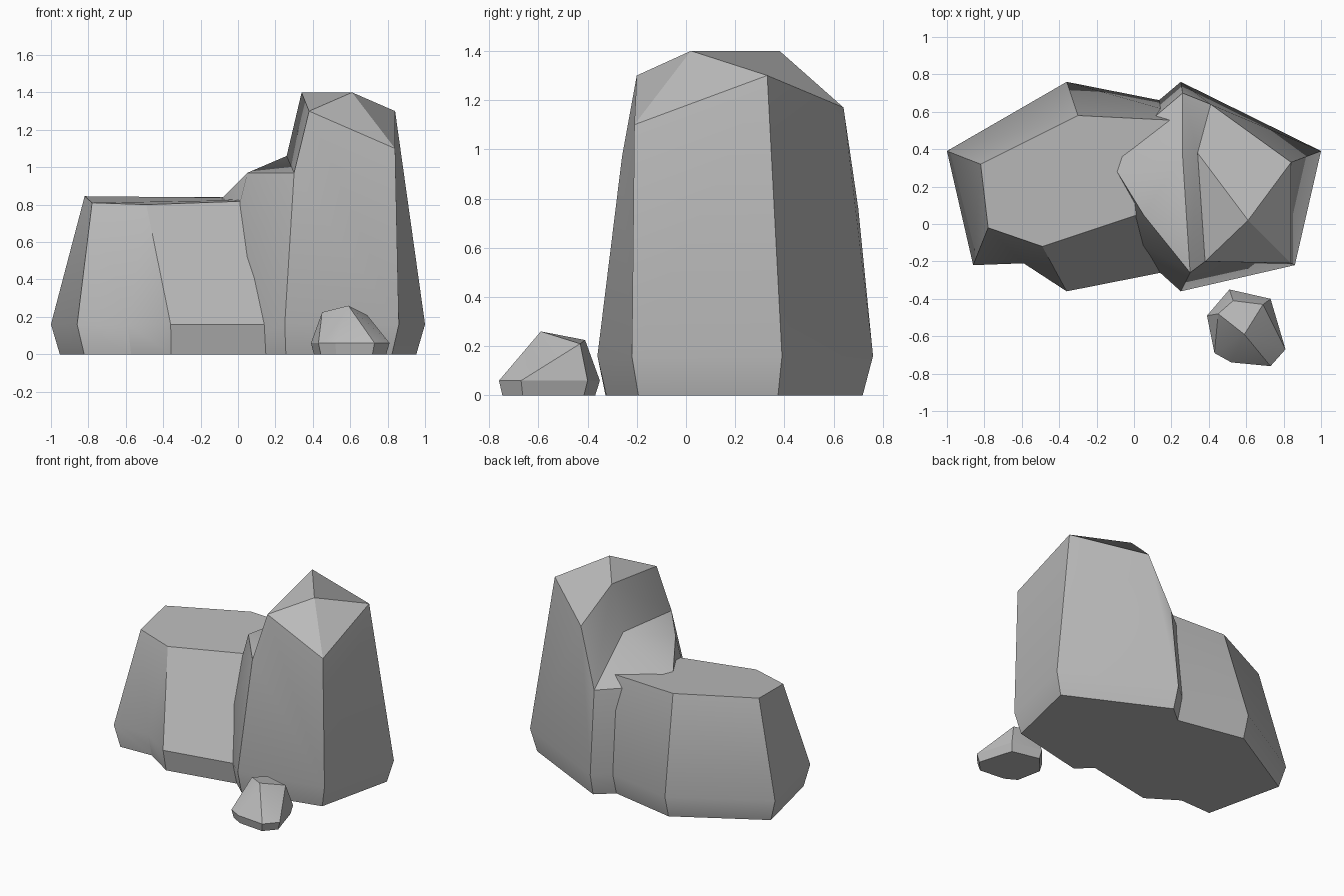
import bpy, bmesh, math
from mathutils import Vector

cube = bpy.data.objects.get("Cube")
if cube:
    bpy.data.objects.remove(cube, do_unlink=True)

# Single stone colour
stone = bpy.data.materials.new("stone_grey")
stone.use_nodes = True
grey = (0.5, 0.5, 0.5, 1)
stone.diffuse_color = grey
bsdf = stone.node_tree.nodes["Principled BSDF"]
bsdf.inputs["Base Color"].default_value = grey
bsdf.inputs["Roughness"].default_value = 0.9


def finish(name, bm, angle):
    """Turn a bmesh into a shaded stone object."""
    bmesh.ops.recalc_face_normals(bm, faces=bm.faces)
    mesh = bpy.data.meshes.new(name)
    bm.to_mesh(mesh)
    bm.free()
    mesh.materials.append(stone)
    obj = bpy.data.objects.new(name, mesh)
    bpy.context.collection.objects.link(obj)
    bpy.ops.object.select_all(action='DESELECT')
    obj.select_set(True)
    bpy.context.view_layer.objects.active = obj
    bpy.ops.object.shade_smooth_by_angle(angle=math.radians(angle))


def foot_ring(waist, shrink):
    """Waist outline pulled in and dropped to the ground."""
    mid = sum((Vector(p) for p in waist), Vector((0, 0))) / len(waist)
    return [(*(mid + (Vector(p) - mid) * shrink), 0) for p in waist]


def boulder(name, waist, height, crown, faces):
    """Waist corners are a, b, c...; crown corners are A, B, C..."""
    bm = bmesh.new()
    verts = {}
    for i, p in enumerate(waist):
        verts[chr(ord("a") + i)] = bm.verts.new((*p, height))
    for i, p in enumerate(crown):
        verts[chr(ord("A") + i)] = bm.verts.new(p)
    for face in faces.split():
        bm.faces.new([verts[c] for c in face])
    ring = [verts[chr(ord("a") + i)] for i in range(len(waist))]
    foot = [bm.verts.new(p) for p in foot_ring(waist, 0.93)]
    for i in range(len(ring)):
        j = (i + 1) % len(ring)
        bm.faces.new((foot[i], foot[j], ring[j], ring[i]))
    bm.faces.new(foot)
    finish(name, bm, 30)


# Low, wide boulder with a flat top
boulder(
    "wide_boulder",
    [(-1, .39), (-.36, .76), (.45, .6), (.45, -.2),
     (-.36, -.36), (-.59, -.21), (-.86, -.22)], 0.16,
    [(-.82, .32, .845), (-.3, .58, .84), (.4, .545, .84),
     (.35, .16, .83), (-.49, -.12, .8), (-.78, -.02, .81)],
    "abBA bcCB cdDC deED efE fgFE gaAF ABCDEF")

# Tall boulder: peak ridge A-B, shoulder C-F, side ledge G-J
boulder(
    "tall_boulder",
    [(.25, -.36), (.86, -.22), (1, .39), (.25, .76), (-.2, .38), (-.15, 0)], 0.16,
    [(.34, .38, 1.4), (.61, .02, 1.4),
     (.38, -.2, 1.3), (.84, -.21, 1.1), (.84, .33, 1.3), (.41, .64, 1.17),
     (.26, .7, .76), (.26, .36, 1.06), (.05, .05, .97), (.3, -.26, .97),
     (-.14, .36, .78)],
    "ABC BCD BDE ABEF ACJH AHGF HJI HIK HKG "
    "abDCJ bcED cdFE dGF deKG efIK faJI")

# Small pebble in front
rim = [(.39, -.49), (.51, -.35), (.73, -.4), (.81, -.67),
       (.73, -.76), (.52, -.74), (.43, -.69)]
peak = [(.59, -.59, .26), (.45, -.48, .225), (.53, -.41, .225), (.69, -.43, .21)]
bm = bmesh.new()
for p in [(*q, .06) for q in rim] + foot_ring(rim, 0.92) + peak:
    bm.verts.new(p)
hull = bmesh.ops.convex_hull(bm, input=bm.verts)
bmesh.ops.dissolve_limit(bm, angle_limit=math.radians(3), verts=bm.verts, edges=bm.edges)
finish("pebble", bm, 20)
